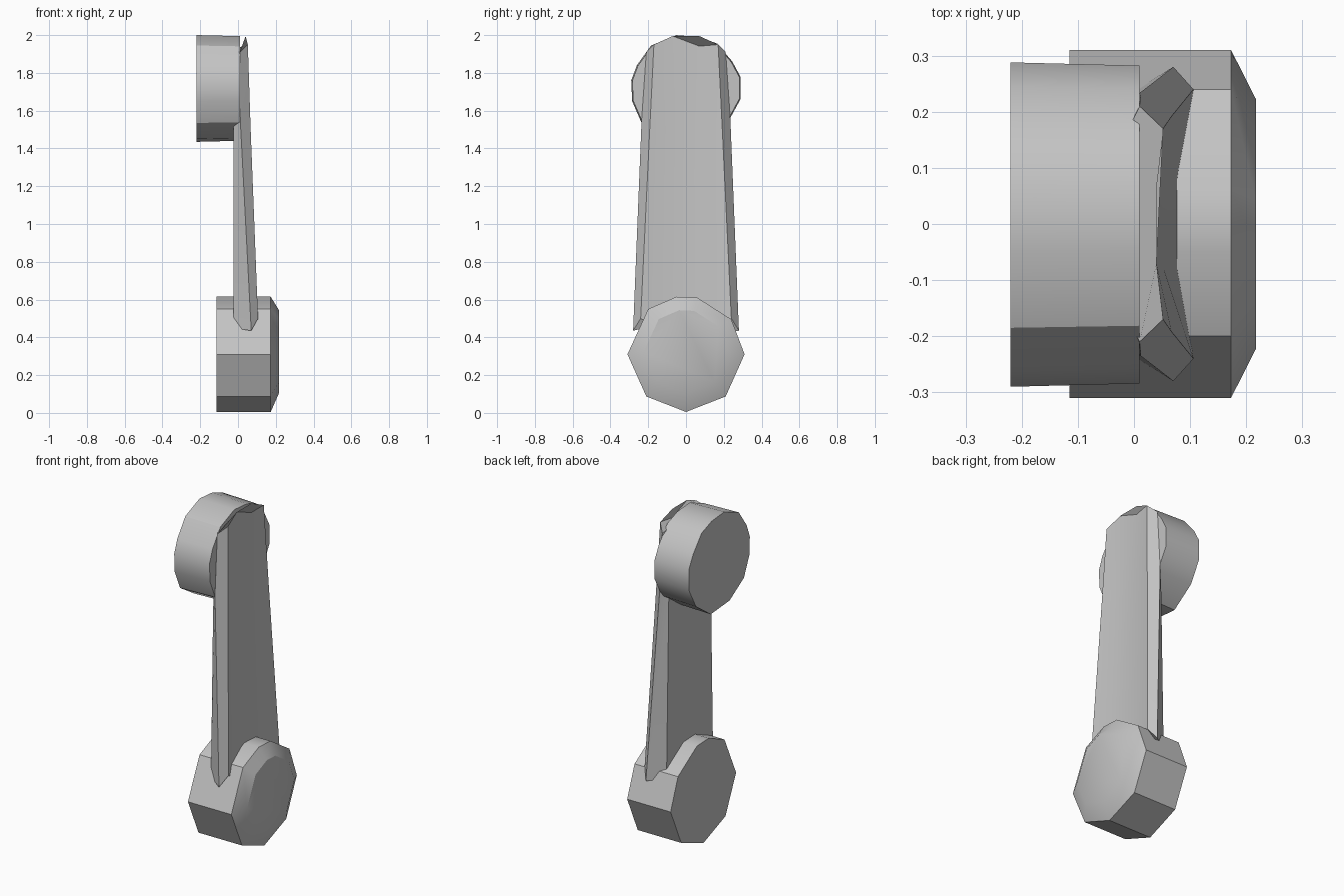
import bpy, bmesh, math

cube = bpy.data.objects.get("Cube")
if cube:
    bpy.data.objects.remove(cube, do_unlink=True)

grey = bpy.data.materials.new("plain grey")
grey.use_nodes = True
grey.diffuse_color = (0.55, 0.55, 0.55, 1)
grey.node_tree.nodes["Principled BSDF"].inputs["Base Color"].default_value = (0.55, 0.55, 0.55, 1)


def loft(name, rings):
    """Skin a list of equal-length point rings and cap both ends."""
    bm = bmesh.new()
    loops = [[bm.verts.new(p) for p in ring] for ring in rings]
    n = len(loops[0])
    for a, b in zip(loops, loops[1:]):
        for i in range(n):
            j = (i + 1) % n
            bm.faces.new((a[i], a[j], b[j], b[i]))
    bm.faces.new(loops[0])
    bm.faces.new(loops[-1])
    bmesh.ops.recalc_face_normals(bm, faces=bm.faces)
    mesh = bpy.data.meshes.new(name)
    bm.to_mesh(mesh)
    bm.free()
    mesh.materials.append(grey)
    obj = bpy.data.objects.new(name, mesh)
    bpy.context.collection.objects.link(obj)
    bpy.ops.object.select_all(action='DESELECT')
    obj.select_set(True)
    bpy.context.view_layer.objects.active = obj
    bpy.ops.object.shade_smooth_by_angle(angle=math.radians(30))
    return obj


def disc(outline, x, scale=1.0, centre=0.0):
    """Place a (y, z) outline at depth x, shrunk about a centre height."""
    return [(x, y * scale, centre + (z - centre) * scale) for y, z in outline]


# Lower hub: faceted drum with a bevelled outer face
hub_outline = [(0, 0.005), (0.21, 0.087), (0.31, 0.31), (0.24, 0.495), (0.06, 0.61),
               (-0.05, 0.615), (-0.2, 0.55), (-0.31, 0.31), (-0.21, 0.087)]
loft("hub", [disc(hub_outline, -0.115), disc(hub_outline, 0.173),
             disc(hub_outline, 0.217, 0.72, 0.36)])

# Upper knob: faceted drum on the opposite side of the arm
knob_outline = [(0.08, 1.435), (0.22, 1.535), (0.288, 1.66), (0.288, 1.78), (0.245, 1.86),
                (0.165, 1.955), (0.07, 1.99), (-0.05, 2.0), (-0.185, 1.945), (-0.26, 1.84),
                (-0.29, 1.76), (-0.285, 1.65), (-0.235, 1.535), (-0.1, 1.45)]
loft("knob", [disc(knob_outline, -0.22), disc(knob_outline, 0.01, 0.98, 1.72)])


def arm_ring(middle, front, side, back):
    """Symmetric arm section from four (x, y, z) corners on the +y half."""
    half = [middle, front, side, back]
    return half + [(x, -y, z) for x, y, z in reversed(half)]


# Arm: thin tapered bar with ridged sides and a slightly hollow front
loft("arm", [
    arm_ring((0.082, 0.08, 0.40), (0.106, 0.24, 0.50), (0.07, 0.28, 0.435), (-0.025, 0.22, 0.45)),
    arm_ring((0.053, 0.08, 1.50), (0.067, 0.192, 1.50), (0.012, 0.235, 1.55), (-0.025, 0.20, 1.45)),
    arm_ring((0.04, 0.07, 1.995), (0.052, 0.17, 1.95), (0.01, 0.21, 1.91), (-0.01, 0.17, 1.93)),
])
